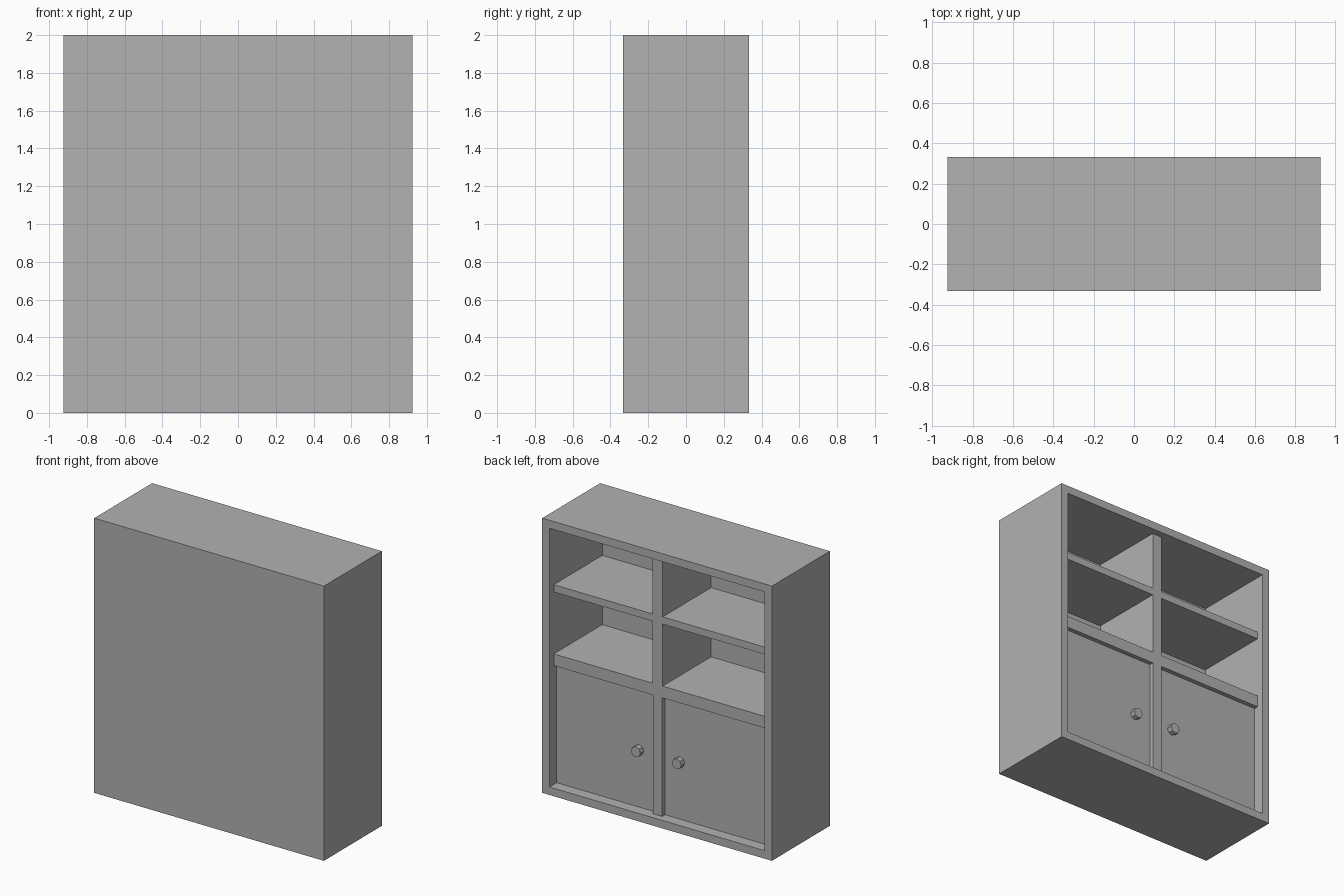
import bpy
import bmesh
from math import radians
from mathutils import Matrix, Vector

if "Cube" in bpy.data.objects:
    bpy.data.objects.remove(bpy.data.objects["Cube"])

HALF_W, HALF_D, HEIGHT = 0.925, 0.333, 2.0
WALL = 0.058
INNER_X = HALF_W - WALL            # inside face of the side panels
BACK_Y = WALL - HALF_D             # inside face of the closed panel
FRONT_Y = HALF_D - 0.05            # leading edge of shelves and dividers
DOOR_Y = HALF_D - 0.083            # outer face of the doors

grey = bpy.data.materials.new("plain_grey")
grey.use_nodes = True
grey.diffuse_color = (0.445, 0.445, 0.445, 1)
grey.node_tree.nodes["Principled BSDF"].inputs["Base Color"].default_value = grey.diffuse_color


def finish(name, bm):
    mesh = bpy.data.meshes.new(name)
    bm.normal_update()
    bm.to_mesh(mesh)
    bm.free()
    mesh.materials.append(grey)
    obj = bpy.data.objects.new(name, mesh)
    bpy.context.collection.objects.link(obj)
    return obj


def box_mesh(low, high):
    low, high = Vector(low), Vector(high)
    bm = bmesh.new()
    matrix = Matrix.Translation((low + high) / 2) @ Matrix.Diagonal((*(high - low), 1))
    bmesh.ops.create_cube(bm, size=1, matrix=matrix)
    return bm


def board(name, x, y, z):
    return finish(name, box_mesh((x[0], y[0], z[0]), (x[1], y[1], z[1])))


# Carcass: one block hollowed out from its open side
bm = box_mesh((-HALF_W, -HALF_D, 0), (HALF_W, HALF_D, HEIGHT))
bm.normal_update()
opening = max(bm.faces, key=lambda f: f.normal.y)
bmesh.ops.inset_region(bm, faces=[opening], thickness=WALL, use_even_offset=True)
cavity = bmesh.ops.extrude_discrete_faces(bm, faces=[opening])["faces"][0]
for vert in cavity.verts:
    vert.co.y = BACK_Y
finish("cabinet_carcass", bm)

# Shelves and dividers
depth = (BACK_Y, FRONT_Y)
post_upper = (-0.01, 0.07)
post_lower = (-0.006, 0.068)
shelf_z = (0.922, 1.008)
board("middle_shelf", (-INNER_X, INNER_X), depth, shelf_z)
board("upper_divider", post_upper, depth, (shelf_z[1], HEIGHT - WALL))
board("lower_divider", post_lower, depth, (WALL, shelf_z[0]))

# Each side has an upper shelf, a door and a faceted knob
sides = {
    "left": ((post_upper[1], INNER_X), (post_lower[1], INNER_X), 0.203),
    "right": ((-INNER_X, post_upper[0]), (-INNER_X, post_lower[0]), -0.127),
}
for side, (shelf_x, door_x, knob_x) in sides.items():
    board(side + "_upper_shelf", shelf_x, depth, (1.459, 1.512))
    board(side + "_door", door_x, (DOOR_Y - 0.05, DOOR_Y), (WALL, shelf_z[0]))
    bm = bmesh.new()
    place = Matrix.Translation((knob_x, DOOR_Y + 0.02, 0.475)) @ Matrix.Rotation(radians(90), 4, "X")
    bmesh.ops.create_cone(bm, cap_ends=True, segments=8, radius1=0.038, radius2=0.038,
                          depth=0.04, matrix=place)
    finish(side + "_knob", bm)
